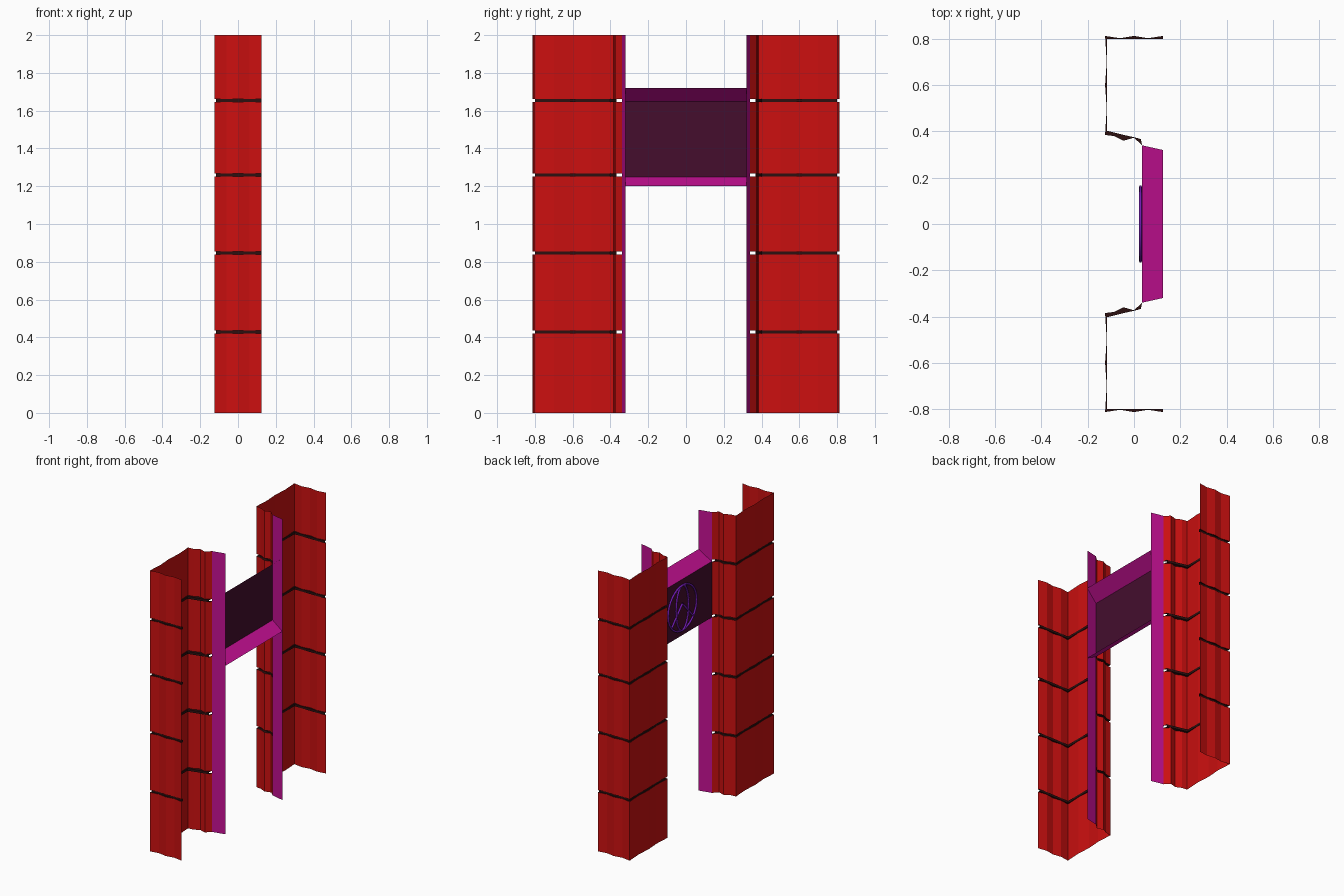
import bpy, math

cube = bpy.data.objects.get("Cube")
if cube:
    bpy.data.objects.remove(cube, do_unlink=True)


def material(name, rgb):
    m = bpy.data.materials.new(name)
    m.use_nodes = True
    m.diffuse_color = (*rgb, 1)
    m.node_tree.nodes["Principled BSDF"].inputs["Base Color"].default_value = (*rgb, 1)
    return m


RED = material("red", (0.6, 0.005, 0.005))
DARK = material("dark_seam", (0.025, 0.005, 0.005))
MAGENTA = material("magenta", (0.55, 0.005, 0.29))
PLUM = material("dark_plum", (0.058, 0.004, 0.027))
PURPLE = material("purple", (0.17, 0.01, 0.45))


def mesh_object(name, verts, faces, mats, slots=None):
    mesh = bpy.data.meshes.new(name)
    mesh.from_pydata(verts, [], faces)
    for m in mats:
        mesh.materials.append(m)
    for poly, slot in zip(mesh.polygons, slots or []):
        poly.material_index = slot
    obj = bpy.data.objects.new(name, mesh)
    bpy.context.collection.objects.link(obj)
    return obj


# Pillar plan: rippled block outline and the straight outline of the seams
RIPPLED = [(.125, .813), (.06, .803), (0, .813), (-.06, .803), (-.125, .813),
           (-.118, .7), (-.125, .6), (-.118, .5), (-.125, .385),
           (-.085, .38), (-.045, .36), (0, .373), (.035, .34)]
SEAM = [(.125, .8), (.06, .8), (0, .8), (-.06, .8), (-.116, .8),
        (-.116, .7), (-.116, .6), (-.116, .5), (-.116, .403),
        (-.085, .395), (-.045, .385), (0, .375), (.03, .367)]
SEAM_HEIGHTS = (.428, .847, 1.26, 1.653)
HALF_SEAM = .008


def pillar(name, side):
    # Stack of outlines; every block is followed by a recessed dark seam
    levels = [(RIPPLED, 0, 0)]
    for z in SEAM_HEIGHTS:
        lo, hi = z - HALF_SEAM, z + HALF_SEAM
        levels += [(RIPPLED, lo, 0), (SEAM, lo, 1), (SEAM, hi, 1), (RIPPLED, hi, 1)]
    levels.append((RIPPLED, 2, 0))
    n = len(RIPPLED)
    verts = [(x, side * y, z) for outline, z, _ in levels for x, y in outline]
    faces, slots = [], []
    for k in range(1, len(levels)):
        for i in range(n - 1):
            a, b = (k - 1) * n + i, k * n + i
            face = (a, a + 1, b + 1, b)
            faces.append(face if side > 0 else face[::-1])
            slots.append(levels[k][2])
    mesh_object(name, verts, faces, [RED, DARK], slots)


def jamb(name, side):
    verts = [(x, side * y, z) for z in (0, 2) for x, y in ((.035, .34), (.125, .32))]
    face = (0, 1, 3, 2)
    mesh_object(name, verts, [face if side > 0 else face[::-1]], [MAGENTA])


for label, side in (("back", 1), ("front", -1)):
    pillar(label + "_pillar", side)
    jamb(label + "_jamb", side)

# Panel over the opening with sloped trims above and below
LOW, HIGH = 1.25, 1.648
mesh_object("panel", [(.035, -.34, LOW), (.035, .34, LOW), (.035, .34, HIGH), (.035, -.34, HIGH)],
            [(0, 1, 2, 3)], [PLUM])
for name, z_in, z_out in (("lower_trim", LOW, 1.2), ("upper_trim", HIGH, 1.72)):
    mesh_object(name, [(.035, -.34, z_in), (.035, .34, z_in), (.125, .32, z_out), (.125, -.32, z_out)],
                [(0, 3, 2, 1) if z_out < z_in else (0, 1, 2, 3)], [MAGENTA])


# Plain round ornament on the panel: ring, lens-shaped arcs and cross bars
def strip(name, points, closed=False):
    curve = bpy.data.curves.new(name, "CURVE")
    curve.dimensions = "3D"
    curve.bevel_depth = .007
    curve.bevel_resolution = 1
    spline = curve.splines.new("POLY")
    spline.points.add(len(points) - 1)
    for p, (y, z) in zip(spline.points, points):
        p.co = (.028, y, 1.45 + z, 1)
    spline.use_cyclic_u = closed
    curve.materials.append(PURPLE)
    bpy.context.collection.objects.link(bpy.data.objects.new(name, curve))


R = .16
strip("ornament_ring", [(R * math.cos(t * math.tau / 32), R * math.sin(t * math.tau / 32))
                        for t in range(32)], True)
for label, side in (("front", -1), ("back", 1)):
    strip(label + "_ornament_arc", [(side * .07 * math.cos(t * math.pi / 12), R * math.sin(t * math.pi / 12))
                                    for t in range(-6, 7)])
    strip(label + "_ornament_bar", [(side * .12, -.1), (0, .03)])
